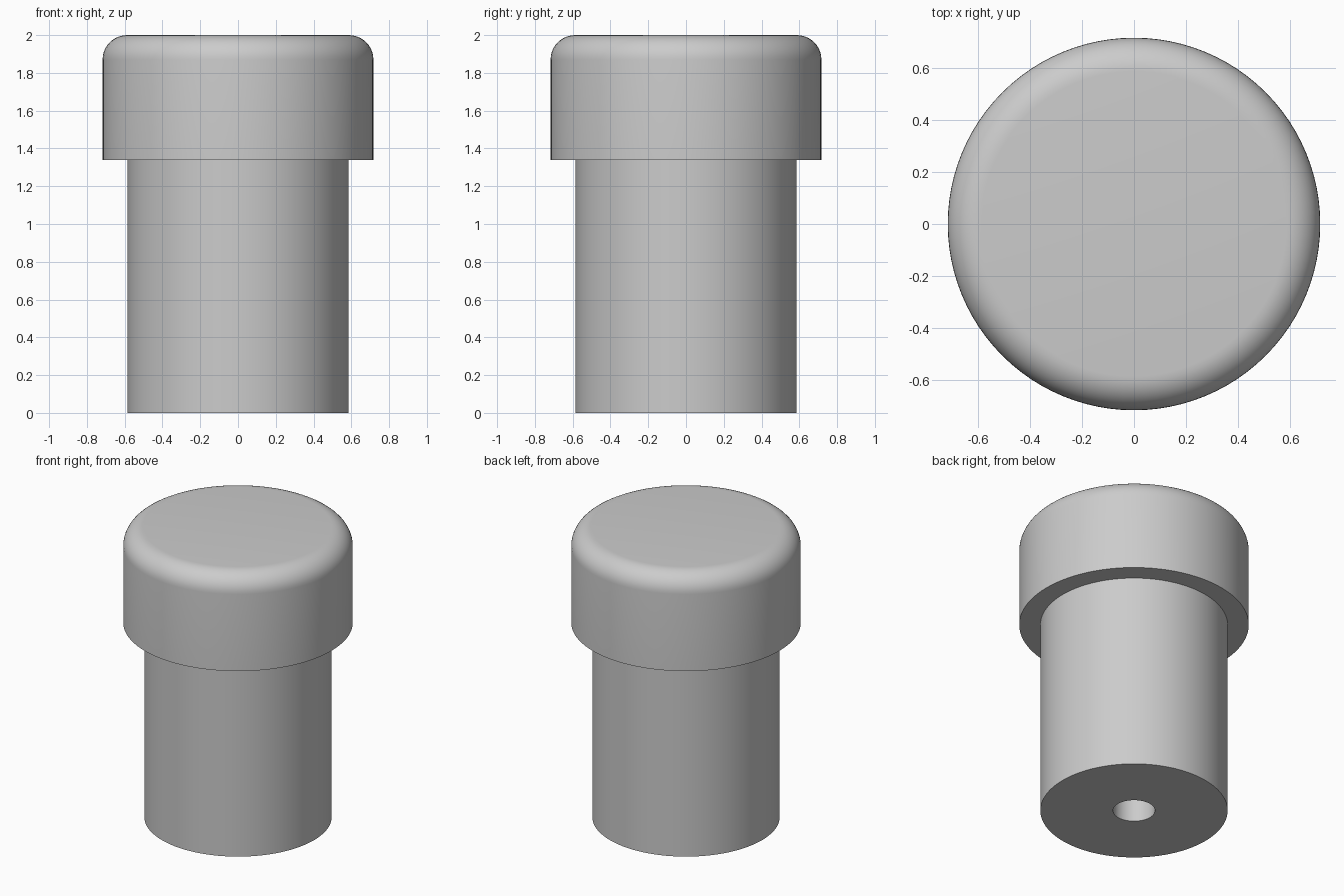
import bpy
import bmesh
from math import sin, cos, pi, radians

cube = bpy.data.objects.get("Cube")
if cube:
    bpy.data.objects.remove(cube, do_unlink=True)

SEGMENTS = 96
STEM_R, CAP_R, HOLE_R = 0.585, 0.717, 0.131
CAP_Z, TOP_Z, HOLE_Z = 1.34, 2.0, 1.0
FILLET, FILLET_STEPS = 0.13, 10

grey = bpy.data.materials.new("plain grey")
grey.use_nodes = True
grey.diffuse_color = (0.6, 0.6, 0.6, 1)
grey.node_tree.nodes["Principled BSDF"].inputs["Base Color"].default_value = grey.diffuse_color


def lathe(name, profile):
    """Revolve (radius, height) points around z; the ends lie on the axis."""
    bm = bmesh.new()
    verts = [bm.verts.new((r, 0, z)) for r, z in profile]
    edges = [bm.edges.new(pair) for pair in zip(verts, verts[1:])]
    bmesh.ops.spin(bm, geom=verts + edges, cent=(0, 0, 0), axis=(0, 0, 1),
                   angle=2 * pi, steps=SEGMENTS, use_merge=True)
    bmesh.ops.remove_doubles(bm, verts=bm.verts, dist=0.0001)
    bmesh.ops.recalc_face_normals(bm, faces=bm.faces)
    mesh = bpy.data.meshes.new(name)
    bm.to_mesh(mesh)
    bm.free()
    mesh.materials.append(grey)
    obj = bpy.data.objects.new(name, mesh)
    bpy.context.collection.objects.link(obj)
    bpy.ops.object.select_all(action="DESELECT")
    obj.select_set(True)
    bpy.context.view_layer.objects.active = obj
    bpy.ops.object.shade_smooth_by_angle(angle=radians(30))
    return obj


# Blind hole, stem and overhanging cap underside
profile = [(0, HOLE_Z), (HOLE_R, HOLE_Z), (HOLE_R, 0), (STEM_R, 0),
           (STEM_R, CAP_Z), (CAP_R, CAP_Z)]
# Rounded rim of the cap
for i in range(FILLET_STEPS + 1):
    a = pi / 2 * i / FILLET_STEPS
    profile.append((CAP_R - FILLET + FILLET * cos(a), TOP_Z - FILLET + FILLET * sin(a)))
# Flat top
profile.append((0, TOP_Z))

lathe("capped_stem", profile)
